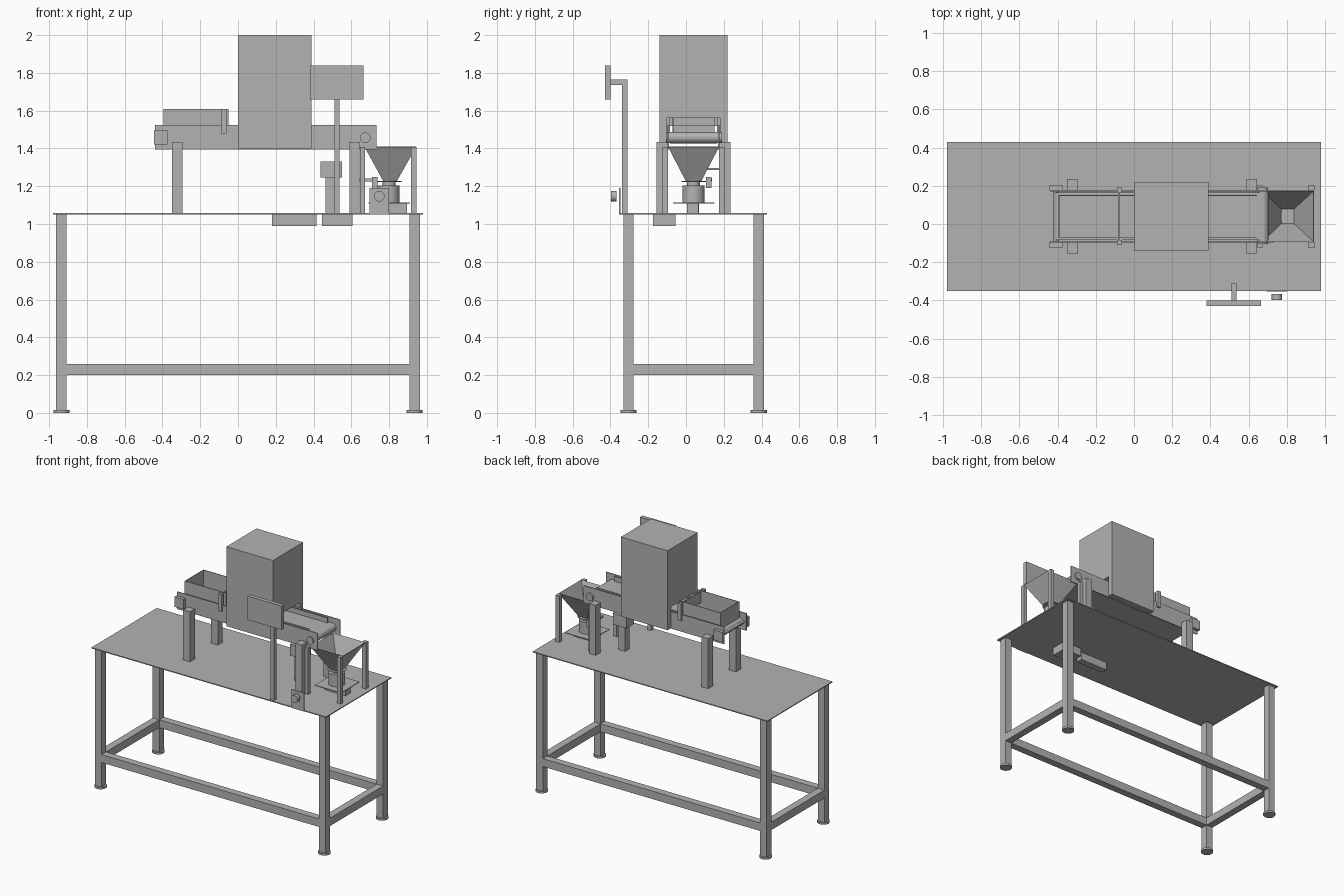
import bpy, bmesh, math
from mathutils import Matrix, Vector

if "Cube" in bpy.data.objects:
    bpy.data.objects.remove(bpy.data.objects["Cube"])

GREY = 0.45
metal = bpy.data.materials.new("plain grey metal")
metal.use_nodes = True
metal.diffuse_color = (GREY, GREY, GREY, 1)
metal.node_tree.nodes["Principled BSDF"].inputs["Base Color"].default_value = (GREY, GREY, GREY, 1)

MID = 0.04  # y of the machine centre line


def finish(name, bm):
    bmesh.ops.recalc_face_normals(bm, faces=bm.faces)
    mesh = bpy.data.meshes.new(name)
    bm.to_mesh(mesh)
    bm.free()
    mesh.materials.append(metal)
    ob = bpy.data.objects.new(name, mesh)
    bpy.context.collection.objects.link(ob)
    return ob


def box(name, x, y, z):
    """Box from (low, high) pairs on each axis."""
    bm = bmesh.new()
    bmesh.ops.create_cube(bm, size=1)
    for v in bm.verts:
        v.co = Vector([lo + (c + 0.5) * (hi - lo) for c, (lo, hi) in zip(v.co, (x, y, z))])
    return finish(name, bm)


def cylinder(name, centre, radius, length, axis="Z", sides=32):
    bm = bmesh.new()
    bmesh.ops.create_cone(bm, cap_ends=True, segments=sides, radius1=radius, radius2=radius, depth=length)
    turn = Matrix.Rotation(math.pi / 2, 4, "X") if axis == "Y" else Matrix()
    bm.transform(Matrix.Translation(centre) @ turn)
    ob = finish(name, bm)
    bpy.ops.object.select_all(action="DESELECT")
    bpy.context.view_layer.objects.active = ob
    ob.select_set(True)
    bpy.ops.object.shade_smooth_by_angle()
    return ob


def extrude_y(name, profile, y0, y1):
    """Extrude an (x, z) outline along y."""
    bm = bmesh.new()
    face = bm.faces.new([bm.verts.new((x, y0, z)) for x, z in profile])
    made = bmesh.ops.extrude_face_region(bm, geom=[face])["geom"]
    bmesh.ops.translate(bm, vec=(0, y1 - y0, 0), verts=[g for g in made if isinstance(g, bmesh.types.BMVert)])
    return finish(name, bm)


def pair(name, x, offset, z):
    """Two boxes mirrored about the machine centre line."""
    a, b = offset
    box("front_" + name, x, (MID - b, MID - a), z)
    box("back_" + name, x, (MID + a, MID + b), z)


# Table
TOP = 1.057
box("table_top", (-0.98, 0.98), (-0.35, 0.43), (1.05, TOP))
for side, sx in (("right", -1), ("left", 1)):
    xs = sorted((sx * 0.908, sx * 0.963))
    pair(side + "_table_leg", xs, (0.317, 0.372), (0.01, 1.05))
    box(side + "_table_rail", xs, (MID - 0.317, MID + 0.317), (0.2, 0.26))
    for end, sy in (("front", -1), ("back", 1)):
        cylinder(f"{end}_{side}_foot", (sx * 0.935, MID + sy * 0.345, 0.007), 0.043, 0.014)
pair("table_rail", (-0.908, 0.908), (0.317, 0.372), (0.2, 0.26))
box("under_table_box", (0.445, 0.605), (-0.175, -0.055), (0.99, 1.05))
box("under_table_bar", (0.18, 0.415), (-0.14, -0.09), (0.99, 1.05))

# Conveyor frame, supports and guides
pair("conveyor_plate", (-0.44, 0.733), (0.13, 0.137), (1.395, 1.525))
pair("tail_support", (-0.35, -0.293), (0.137, 0.195), (TOP, 1.435))
pair("head_support", (0.59, 0.643), (0.137, 0.195), (TOP, 1.435))
pair("belt_guide", (-0.05, 0.645), (0.107, 0.112), (1.487, 1.525))
pair("tail_bearing", (-0.445, -0.372), (0.137, 0.162), (1.42, 1.495))
pair("gate_post", (-0.09, -0.062), (0.125, 0.15), (1.48, 1.61))

# Belt loop and its end rollers
BELT_Z, R = 1.457, 0.03
arc = [math.pi * (i / 12 - 0.5) for i in range(13)]
outline = [(0.674 + R * math.cos(a), BELT_Z + R * math.sin(a)) for a in arc]
outline += [(-0.39 - R * math.cos(a), BELT_Z - R * math.sin(a)) for a in arc]
extrude_y("belt", outline, MID - 0.125, MID + 0.125)
cylinder("head_roller", (0.674, 0.043, BELT_Z), 0.028, 0.296, "Y")
cylinder("tail_roller", (-0.41, MID, BELT_Z), 0.015, 0.3, "Y")

# Open infeed bin and gate
pair("bin_wall", (-0.39, -0.05), (0.107, 0.112), (1.487, 1.61))
box("bin_end", (-0.395, -0.39), (MID - 0.112, MID + 0.112), (1.487, 1.61))
box("bin_gate", (-0.08, -0.075), (MID - 0.13, MID + 0.13), (1.52, 1.605))

# Inspection cabinet with a tunnel for the conveyor
h, w = 0.18, 0.141
bm = bmesh.new()
arch = [(-h, 1.4), (-h, 2), (h, 2), (h, 1.4), (w, 1.4), (w, 1.56), (-w, 1.56), (-w, 1.4)]
face = bm.faces.new([bm.verts.new((0, MID + y, z)) for y, z in arch])
made = bmesh.ops.extrude_face_region(bm, geom=[face])["geom"]
bmesh.ops.translate(bm, vec=(0.39, 0, 0), verts=[g for g in made if isinstance(g, bmesh.types.BMVert)])
finish("cabinet", bm)

# Screen on a bent pole
box("screen", (0.38, 0.665), (-0.43, -0.4), (1.66, 1.84))
box("screen_pole", (0.51, 0.537), (-0.34, -0.31), (TOP, 1.765))
box("screen_arm", (0.51, 0.537), (-0.4, -0.34), (1.735, 1.765))

# Push button plate at the table edge
box("button_plate", (0.695, 0.8), (-0.354, -0.348), (TOP - 0.007, 1.19))
cylinder("button", (0.748, -0.382, 1.147), 0.028, 0.03, "Y")

# Drive unit below the belt
box("drive_box", (0.437, 0.55), (MID - 0.045, MID + 0.045), (1.245, 1.33))
box("drive_stand", (0.462, 0.517), (MID - 0.028, MID + 0.028), (TOP, 1.245))

# Open funnel with thin walls
bm = bmesh.new()


def ring(x0, x1, y0, y1, z):
    return [bm.verts.new(c) for c in ((x0, y0, z), (x1, y0, z), (x1, y1, z), (x0, y1, z))]


upper = ring(0.67, 0.943, MID - 0.135, MID + 0.135, 1.408)
lower = ring(0.77, 0.84, MID - 0.04, MID + 0.04, 1.225)
for i in range(4):
    j = (i + 1) % 4
    bm.faces.new((upper[i], upper[j], lower[j], lower[i]))
funnel = finish("funnel", bm)
funnel.modifiers.new("wall", "SOLIDIFY").thickness = 0.003
pair("funnel_inner_leg", (0.647, 0.673), (0.135, 0.165), (TOP, 1.408))
pair("funnel_outer_leg", (0.915, 0.945), (0.135, 0.165), (TOP, 1.408))

# Weighing cup and tray below the funnel
cylinder("funnel_outlet", (0.8, MID, 1.213), 0.035, 0.03)
cylinder("outlet_flange", (0.8, MID, 1.225), 0.065, 0.004)
cylinder("cup", (0.797, MID, 1.158), 0.058, 0.09)
box("tray", (0.69, 0.91), (MID - 0.11, MID + 0.11), (1.108, 1.113))
box("scale_block", (0.72, 0.895), (0.005, 0.065), (TOP, 1.108))

# Sensor on an arm
box("sensor", (0.71, 0.738), (0.105, 0.135), (1.19, 1.25))
box("sensor_arm", (0.62, 0.635), (0.1, 0.18), (1.285, 1.297))
box("sensor_bracket", (0.64, 0.715), (0.13, 0.137), (1.225, 1.24))
